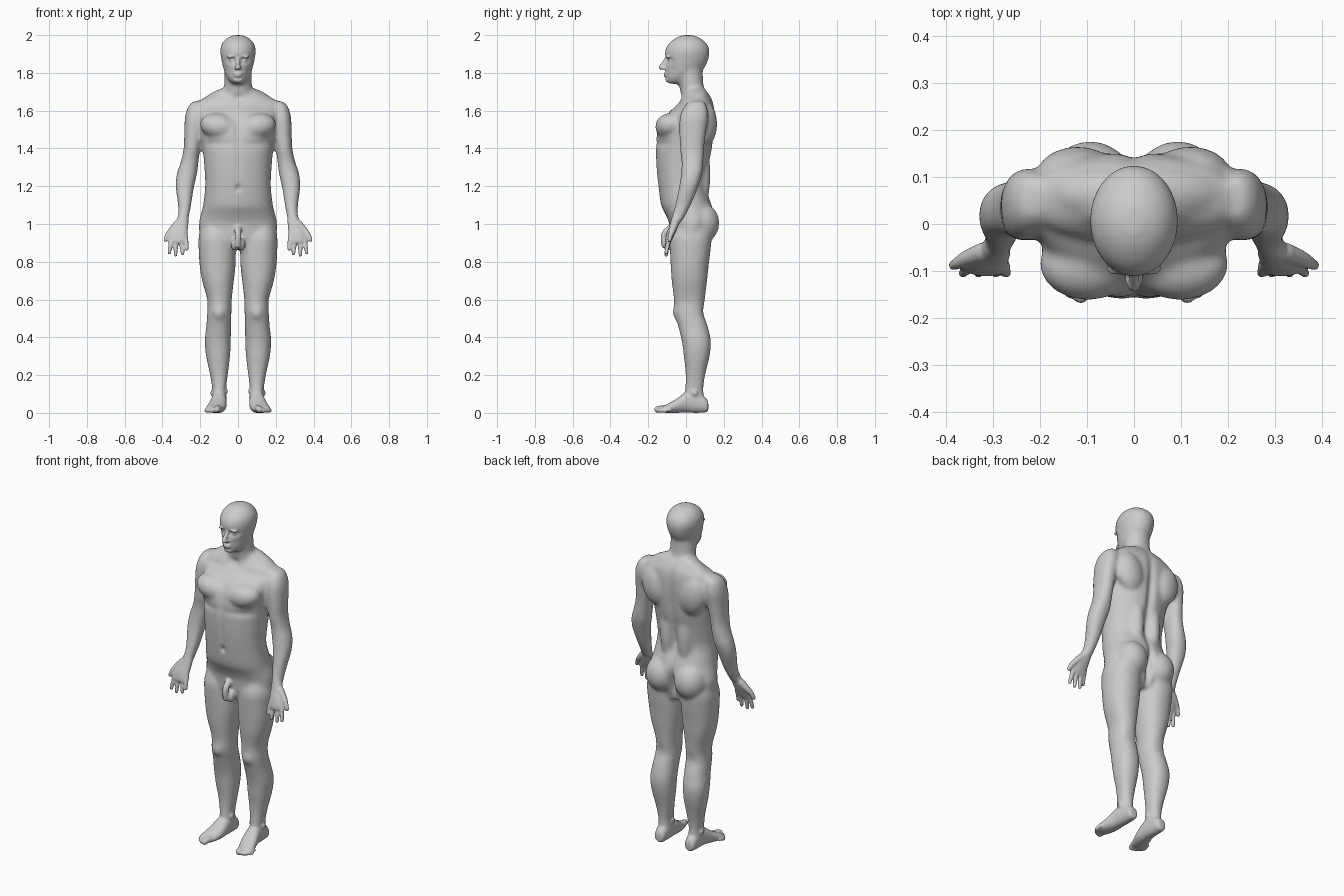
import bpy, bmesh, math
from mathutils import Matrix, Vector


def catmull(rows, n=6):
    """Smoothly interpolate rows of numbers."""
    out = []
    for i in range(len(rows) - 1):
        a, b, c, d = (rows[max(i - 1, 0)], rows[i], rows[i + 1], rows[min(i + 2, len(rows) - 1)])
        for k in range(n):
            t = k / n
            out.append([0.5 * (2 * q + (r - p) * t + (2 * p - 5 * q + 4 * r - s) * t * t
                        + (3 * q - p - 3 * r + s) * t ** 3) for p, q, r, s in zip(a, b, c, d)])
    out.append(list(rows[-1]))
    return out


def loft(bm, rows, side=1, along_y=False, power=2.2, n=40):
    """Rows are (station, x0, x1, low, high) of an oval section."""
    rings = []
    for s, x0, x1, a, b in catmull(rows):
        ring = []
        for k in range(n):
            t = 2 * math.pi * k / n
            c, d = math.cos(t), math.sin(t)
            u = (x0 + x1) / 2 + (x1 - x0) / 2 * math.copysign(abs(c) ** (2 / power), c)
            v = (a + b) / 2 + (b - a) / 2 * math.copysign(abs(d) ** (2 / power), d)
            ring.append(bm.verts.new((u * side, s, v) if along_y else (u * side, v, s)))
        rings.append(ring)
    faces = [bm.faces.new(rings[0]), bm.faces.new(rings[-1])]
    for r, q in zip(rings, rings[1:]):
        faces += [bm.faces.new((r[k], r[(k + 1) % n], q[(k + 1) % n], q[k])) for k in range(n)]
    bmesh.ops.recalc_face_normals(bm, faces=faces)


def blob(bm, loc, size, tilt=0, side=1):
    m = (Matrix.Translation((loc[0] * side, loc[1], loc[2]))
         @ Matrix.Rotation(math.radians(tilt * side), 4, 'Y') @ Matrix.Diagonal((*size, 1)))
    bmesh.ops.create_icosphere(bm, subdivisions=3, radius=1, matrix=m)


def digit(bm, pts, side=1):
    """Chain of balls through (x, y, z, radius) points."""
    for x, y, z, r in catmull(pts, 7):
        bmesh.ops.create_icosphere(bm, subdivisions=2, radius=r,
                                   matrix=Matrix.Translation((x * side, y, z)))


def fuse(name, bm, voxel, smooth):
    me = bpy.data.meshes.new(name)
    bm.to_mesh(me)
    bm.free()
    ob = bpy.data.objects.new(name, me)
    bpy.context.collection.objects.link(ob)
    rm = ob.modifiers.new("Fuse", 'REMESH')
    rm.mode, rm.voxel_size, rm.use_smooth_shade = 'VOXEL', voxel, True
    sm = ob.modifiers.new("Soften", 'SMOOTH')
    sm.factor, sm.iterations = 0.5, smooth
    return ob


core = bmesh.new()
# torso
loft(core, [(0.87, -.12, .12, -.06, .10), (0.92, -.195, .195, -.08, .12), (1.0, -.207, .207, -.088, .145),
            (1.05, -.197, .197, -.108, .15), (1.1, -.185, .185, -.132, .138), (1.2, -.174, .174, -.147, .108),
            (1.3, -.178, .178, -.157, .12), (1.4, -.187, .187, -.16, .14), (1.5, -.2, .2, -.152, .15),
            (1.56, -.212, .212, -.118, .152), (1.61, -.222, .222, -.072, .15), (1.65, -.21, .21, -.035, .142),
            (1.685, -.14, .14, -.015, .125), (1.715, -.085, .085, -.01, .1)])
# neck
loft(core, [(1.6, -.09, .09, -.05, .13), (1.68, -.082, .082, -.03, .112), (1.73, -.074, .074, -.036, .095),
            (1.79, -.072, .072, -.05, .09), (1.85, -.07, .07, -.04, .09)], power=2)
# head
loft(core, [(1.742, -.022, .022, -.092, -.04), (1.755, -.042, .042, -.104, .01), (1.79, -.066, .066, -.109, .06),
            (1.83, -.079, .079, -.109, .1), (1.88, -.09, .09, -.112, .121), (1.92, -.094, .094, -.11, .125),
            (1.955, -.085, .085, -.092, .11), (1.985, -.058, .058, -.055, .075), (2.0, -.022, .022, -.018, .035)],
     power=2.0)

for s in (1, -1):
    # leg
    loft(core, [(1.0, .05, .19, -.06, .12), (0.93, .02, .208, -.085, .135), (0.86, .012, .208, -.085, .13),
                (0.78, .013, .203, -.081, .12), (0.7, .022, .19, -.076, .112), (0.6, .033, .163, -.064, .1),
                (0.53, .035, .163, -.062, .098), (0.46, .037, .168, -.042, .115), (0.38, .038, .176, -.022, .132),
                (0.3, .042, .169, -.012, .125), (0.2, .054, .148, -.002, .102), (0.12, .063, .136, -.006, .092),
                (0.07, .06, .137, -.02, .1), (0.03, .065, .13, -.02, .1)], s)
    # arm
    loft(core, [(1.65, .2, .235, .02, .09), (1.625, .175, .262, -.01, .11), (1.57, .175, .28, -.032, .118),
                (1.5, .185, .284, -.036, .108), (1.4, .2, .288, -.032, .096), (1.33, .209, .303, -.024, .092),
                (1.27, .216, .323, -.026, .086), (1.2, .232, .33, -.036, .066), (1.1, .248, .318, -.058, .026),
                (1.04, .259, .318, -.075, -.006), (1.0, .264, .325, -.088, -.03)], s)
    # chest, shoulder blade, back column, buttock, kneecap, trapezius
    blob(core, (.098, -.085, 1.515), (.105, .078, .07), -12, s)
    blob(core, (.12, .105, 1.53), (.085, .06, .12), 12, s)
    blob(core, (.055, .07, 1.26), (.05, .06, .2), 0, s)
    blob(core, (.093, .085, 1.005), (.092, .092, .105), 0, s)
    blob(core, (.1, -.04, .535), (.036, .032, .045), 0, s)
    blob(core, (.09, .065, 1.675), (.115, .05, .04), 22, s)

core_ob = fuse("core", core, 0.009, 12)
dg = bpy.context.evaluated_depsgraph_get()
core_mesh = bpy.data.meshes.new_from_object(core_ob.evaluated_get(dg))
bpy.data.objects.remove(core_ob)
body = bmesh.new()
body.from_mesh(core_mesh)

# surface relief: centre, gaussian spread, push in y
relief = [((.036, -.1, 1.868), (.019, .04, .012), .019), ((.06, -.08, 1.81), (.018, .04, .022), .008),
          ((0, .14, 1.45), (.016, .06, .14), -.017), ((0, .11, 1.2), (.016, .06, .09), -.014),
          ((0, .16, .98), (.011, .08, .06), -.04), ((0, -.15, 1.19), (.009, .05, .012), .014),
          ((0, -.15, 1.5), (.013, .05, .05), .012), ((0, -.15, 1.32), (.01, .05, .09), .005),
          ((.12, -.12, 1.425), (.06, .06, .014), .008), ((0, -.03, 1.665), (.02, .04, .016), .012),
          ((.12, -.04, 1.625), (.06, .05, .014), .01), ((.1, .09, .53), (.03, .05, .03), -.006)]
for (cx, cy, cz), (sx, sy, sz), push in relief:
    for s in ((1, -1) if cx else (1,)):
        for v in body.verts:
            d = ((v.co.x - cx * s) / sx) ** 2 + ((v.co.y - cy) / sy) ** 2 + ((v.co.z - cz) / sz) ** 2
            if d < 9:
                v.co.y += push * math.exp(-d / 2)

# nose, lips, chin, groin
digit(body, [(0, -.104, 1.872, .011), (0, -.118, 1.85, .012), (0, -.131, 1.829, .014)])
blob(body, (0, -.105, 1.796), (.026, .014, .006))
blob(body, (0, -.104, 1.784), (.023, .014, .006))
blob(body, (0, -.095, 1.762), (.024, .014, .013))
digit(body, [(0, -.085, .975, .02), (0, -.112, .95, .018), (0, -.118, .915, .017), (0, -.115, .885, .015)])
for s in (1, -1):
    blob(body, (.016, -.088, .893), (.022, .026, .034), 0, s)
    # brow, eye, nostril, ankle
    blob(body, (.034, -.096, 1.887), (.027, .014, .007), 8, s)
    blob(body, (.035, -.082, 1.866), (.014, .013, .011), 0, s)
    blob(body, (.012, -.118, 1.824), (.008, .012, .008), 0, s)
    blob(body, (.134, .045, .105), (.012, .018, .018), 0, s)
    blob(body, (.066, .035, .115), (.012, .018, .018), 0, s)
    # palm
    loft(body, [(1.05, .262, .315, -.07, -.015), (1.0, .263, .333, -.085, -.036), (.96, .266, .354, -.1, -.053),
                (.92, .267, .36, -.11, -.072), (.9, .275, .352, -.11, -.082)], s)
    # fingers and thumb
    for x, tx, tz in ((.277, .271, .868), (.302, .293, .843), (.326, .331, .836), (.35, .364, .848)):
        digit(body, [(x, -.085, .935, .014), ((x + tx) / 2, -.097, (.935 + tz) / 2, .0125),
                     (tx, -.105, tz, .0105)], s)
    digit(body, [(.32, -.06, 1.0, .022), (.353, -.072, .965, .018), (.373, -.082, .94, .014),
                 (.384, -.088, .915, .0115)], s)
    # foot
    loft(body, [(.118, .08, .118, .015, .05), (.105, .068, .13, .003, .08), (.05, .062, .136, .0, .115),
                (.0, .06, .143, .002, .11), (-.05, .062, .157, .0, .075), (-.1, .076, .17, .0, .046),
                (-.128, .088, .168, .003, .034)], s, True)
    # toes
    for x, y, tx, ty, r in ((.102, -.115, .113, -.152, .018), (.125, -.115, .134, -.147, .013),
                            (.141, -.11, .149, -.136, .012), (.154, -.1, .16, -.124, .0115),
                            (.164, -.085, .168, -.11, .011)):
        digit(body, [(x, y, r + .006, r), ((x + tx) / 2, (y + ty) / 2, r + .005, r * .95), (tx, ty, r, r)], s)

figure = fuse("body", body, 0.0055, 4)
